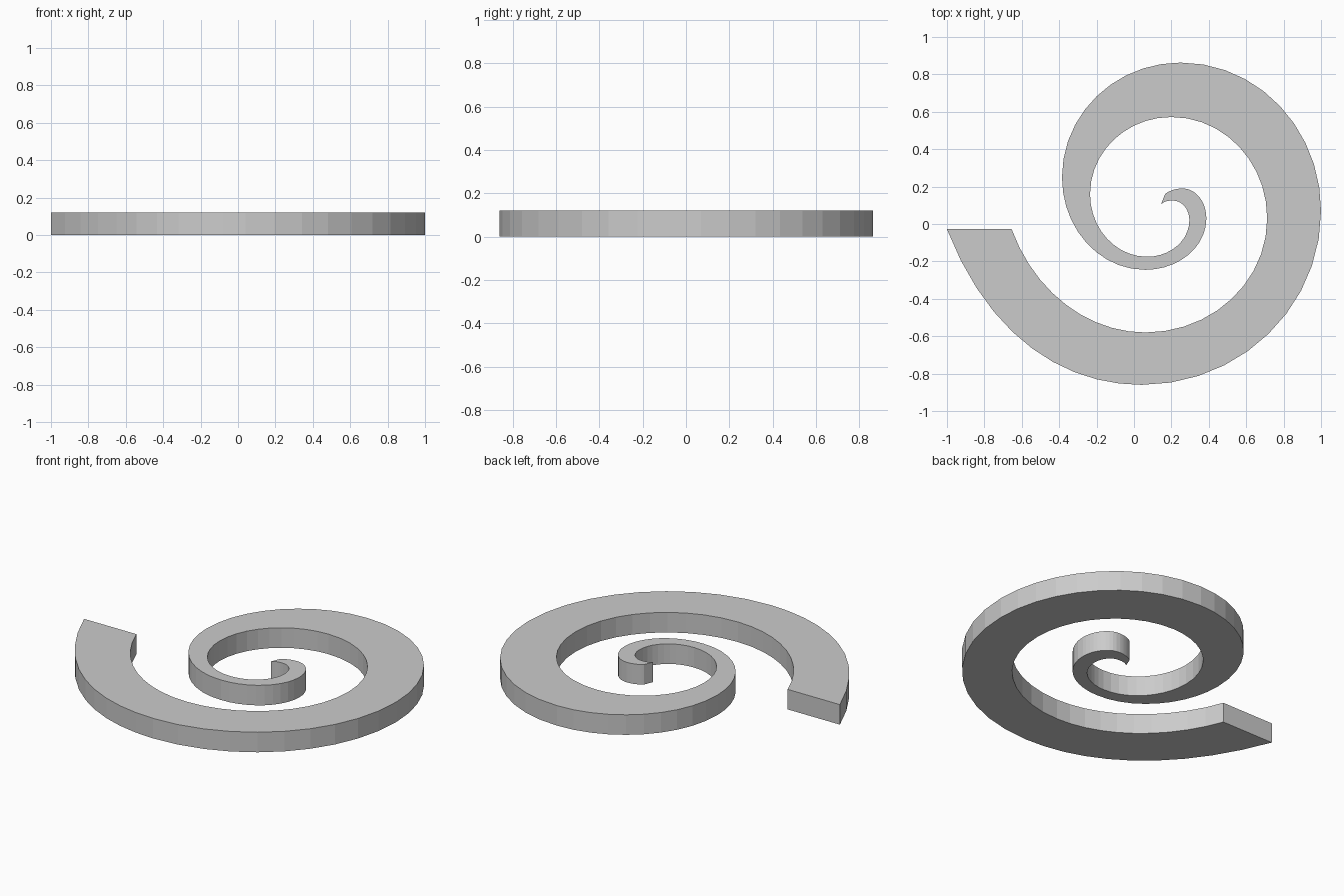
import bpy, bmesh
from mathutils import Vector
from mathutils.geometry import interpolate_bezier

if "Cube" in bpy.data.objects:
    bpy.data.objects.remove(bpy.data.objects["Cube"])

HEIGHT = 0.12
STEPS = 10      # facets per quarter turn
K = 0.5523      # quarter-ellipse handle length


def spiral_edge(tip, tip_handle, extremes, end_handles, end):
    """Tip, then quarter arcs through top/right/bottom/left extremes, then the flared end."""
    ext = [Vector((x, y, 0)) for x, y in extremes]
    v = lambda p: Vector((p[0], p[1], 0))
    first = ext[0]
    segs = [(v(tip), v(tip_handle), Vector((first.x - 0.04, first.y, 0)), first)]
    for i, (a, b) in enumerate(zip(ext, ext[1:])):
        d = b - a
        if i % 2 == 0:      # leaves horizontally, arrives vertically
            h1, h2 = a + Vector((d.x * K, 0, 0)), b - Vector((0, d.y * K, 0))
        else:               # leaves vertically, arrives horizontally
            h1, h2 = a + Vector((0, d.y * K, 0)), b - Vector((d.x * K, 0, 0))
        segs.append((a, h1, h2, b))
    segs.append((ext[-1], v(end_handles[0]), v(end_handles[1]), v(end)))
    pts = [segs[0][0]]
    for s in segs:
        pts += interpolate_bezier(*s, STEPS + 1)[1:]
    return pts


outer = spiral_edge((0.166, 0.16), (0.185, 0.176),
                    [(0.26, 0.19), (0.387, 0.03), (0.06, -0.245), (-0.385, 0.25),
                     (0.25, 0.863), (1.0, 0.07), (0.04, -0.86)],
                    [(-0.36, -0.86), (-0.77, -0.62)], (-1.0, -0.028))
inner = spiral_edge((0.145, 0.107), (0.165, 0.119),
                    [(0.21, 0.125), (0.296, 0.02), (0.07, -0.175), (-0.235, 0.16),
                     (0.2, 0.572), (0.712, 0.03), (0.06, -0.58)],
                    [(-0.24, -0.58), (-0.53, -0.37)], (-0.655, -0.026))

# Flat widening spiral band, extruded to a solid
bm = bmesh.new()
rows = [(bm.verts.new(o), bm.verts.new(i)) for o, i in zip(outer, inner)]
for (o1, i1), (o2, i2) in zip(rows, rows[1:]):
    bm.faces.new((o1, o2, i2, i1))
ext = bmesh.ops.extrude_face_region(bm, geom=bm.faces[:])
bmesh.ops.translate(bm, vec=(0, 0, HEIGHT),
                    verts=[g for g in ext["geom"] if isinstance(g, bmesh.types.BMVert)])
bmesh.ops.recalc_face_normals(bm, faces=bm.faces[:])
mesh = bpy.data.meshes.new("spiral_band")
bm.to_mesh(mesh)
bm.free()
spiral = bpy.data.objects.new("spiral_band", mesh)
bpy.context.collection.objects.link(spiral)
